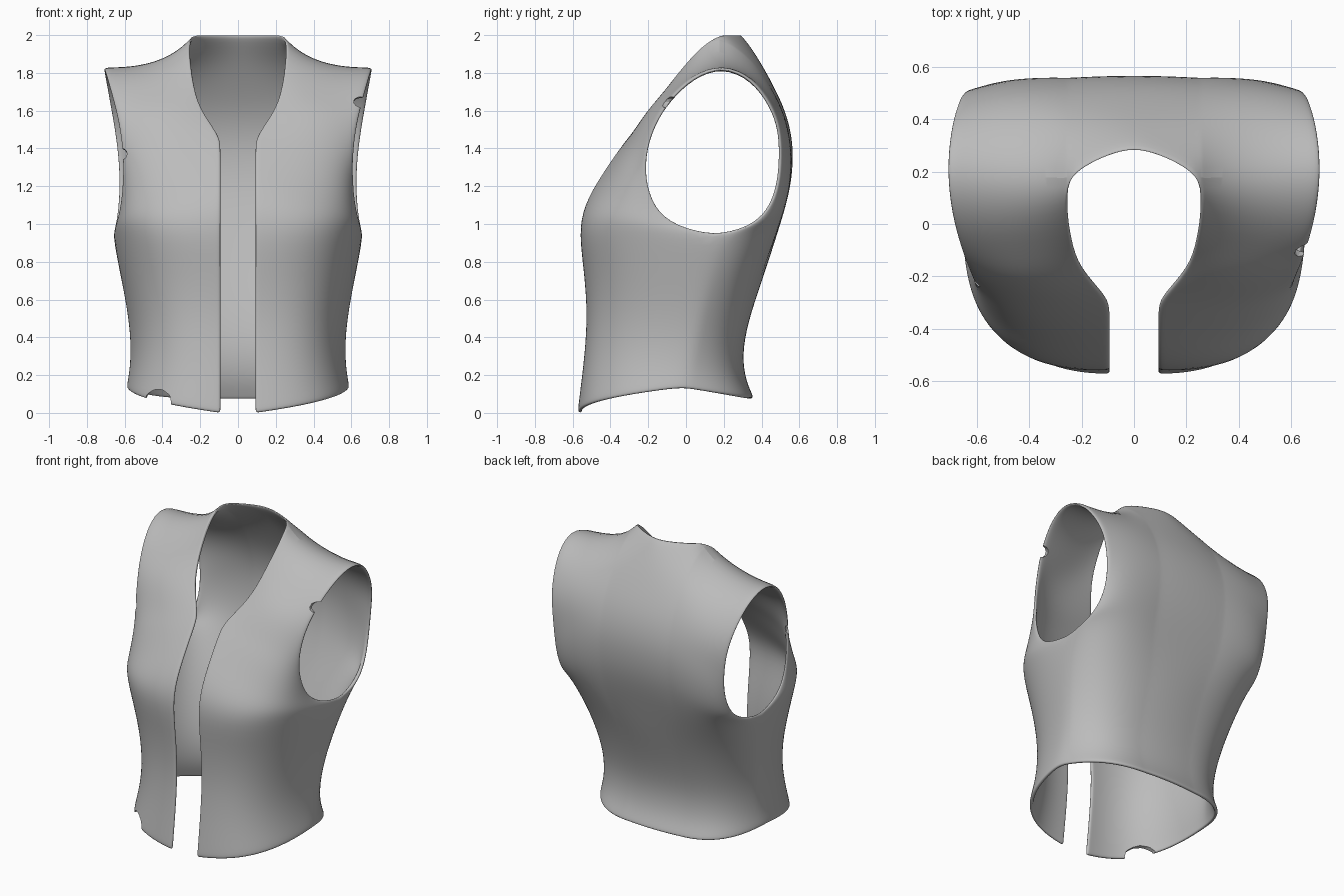
import bpy, bmesh
from mathutils import Vector

if "Cube" in bpy.data.objects:
    bpy.data.objects.remove(bpy.data.objects["Cube"])

N, INNER = 8, 3   # columns per panel, extra columns across the back of the neck

fabric = bpy.data.materials.new("grey_fabric")
fabric.diffuse_color = (0.5, 0.5, 0.5, 1)
fabric.use_nodes = True
fabric.node_tree.nodes["Principled BSDF"].inputs["Base Color"].default_value = fabric.diffuse_color


def curve(a, k, b, n, tight=False):
    """Quadratic curve from a to b pulled towards k; tight keeps the first edge crisp."""
    a, k, b = Vector(a), Vector(k), Vector(b)
    steps = [i / n for i in range(n + 1)]
    if tight:
        steps.insert(1, 0.025)
    return [a * (1 - t) ** 2 + k * 2 * t * (1 - t) + b * t * t for t in steps]


# Lower body rows: front z, side z, back z, front y, side x, side y, back y,
# front corner fullness, back corner fullness
lower = [
    (0.0, 0.135, 0.08, -0.572, 0.592, -0.02, 0.357, 0.98, 0.88),
    (0.03, 0.155, 0.10, -0.570, 0.592, -0.02, 0.350, 0.98, 0.88),
    (0.15, 0.24, 0.19, -0.555, 0.577, 0.0, 0.310, 0.96, 0.85),
    (0.32, 0.38, 0.34, -0.535, 0.573, 0.03, 0.298, 0.93, 0.84),
    (0.52, 0.55, 0.53, -0.522, 0.592, 0.06, 0.343, 0.94, 0.86),
    (0.74, 0.75, 0.75, -0.538, 0.630, 0.10, 0.42, 0.99, 0.93),
]
# Front panel above the armhole base: opening edge, pull point, armhole edge
front = [
    ((.092, -.565, .95), (.69, -.62, .95), (.665, .15, .94)),
    ((.092, -.54, 1.1), (.67, -.58, 1.03), (.648, -.05, .99)),
    ((.092, -.455, 1.25), (.62, -.50, 1.12), (.624, -.17, 1.085)),
    ((.092, -.34, 1.415), (.55, -.42, 1.30), (.612, -.222, 1.25)),
    ((.098, -.29, 1.475), (.45, -.34, 1.42), (.617, -.217, 1.40)),
    ((.207, -.18, 1.615), (.42, -.25, 1.60), (.634, -.175, 1.535)),
    ((.241, -.07, 1.765), (.42, -.13, 1.67), (.662, -.10, 1.66)),
    ((.264, .05, 1.912), (.42, 0, 1.78), (.697, .03, 1.79)),
    ((.262, .165, 2.012), (.39, .17, 1.84), (.716, .20, 1.852)),
]
# Back panel: centre y and z, pull point, armhole edge
back = [
    (.49, .97, (.66, .505, .95), (.665, .15, .94)),
    (.53, 1.1, (.66, .54, 1.03), (.652, .32, .975)),
    (.557, 1.22, (.60, .56, 1.13), (.640, .435, 1.06)),
    (.568, 1.35, (.55, .57, 1.28), (.630, .495, 1.20)),
    (.56, 1.47, (.50, .56, 1.43), (.637, .51, 1.36)),
    (.527, 1.6, (.48, .54, 1.55), (.655, .505, 1.50)),
    (.46, 1.74, (.45, .485, 1.67), (.677, .46, 1.63)),
    (.377, 1.89, (.42, .37, 1.77), (.702, .36, 1.775)),
]

front_rows, back_rows = [], []
for zf, zs, zb, yf, xs, ys, yb, ff, fb in lower:
    side = (xs, ys, zs)
    front_rows.append(curve((.092, yf, zf), (xs * ff, yf - .02, (zf + zs) / 2), side, N, True))
    mid = (.2, yb - .012, zb)
    back_rows.append(curve((0, yb, zb), (.1, yb, zb), mid, INNER)[:-1]
                     + curve(mid, (xs * fb, yb - .025, zb), side, N, True))
for e, k, r in front:
    front_rows.append(curve(e, k, r, N, True))
for i, (cy, cz, k, r) in enumerate(back):
    mid = (.25, cy - (.03 if i == 7 else .008), cz - .012)
    back_rows.append(curve((0, cy, cz), (.13, cy, cz), mid, INNER)[:-1] + curve(mid, k, r, N, True))
# Neck back edge runs into the shoulder seam
back_rows.append(curve((0, .298, 2.01), (.165, .265, 2.012), front[-1][0], INNER)[:-1]
                 + front_rows[-1])

# Right half of the shell
bm = bmesh.new()
for rows, flip in ((front_rows, False), (back_rows, True)):
    grid = [[bm.verts.new(p) for p in row] for row in rows]
    for lo, hi in zip(grid, grid[1:]):
        for j in range(len(lo) - 1):
            quad = [lo[j], lo[j + 1], hi[j + 1], hi[j]]
            bm.faces.new(quad[::-1] if flip else quad)
bmesh.ops.remove_doubles(bm, verts=bm.verts, dist=0.0005)
mesh = bpy.data.meshes.new("vest")
bm.to_mesh(mesh)
bm.free()
mesh.materials.append(fabric)
vest = bpy.data.objects.new("vest", mesh)
bpy.context.collection.objects.link(vest)

# Mirror, thicken and round the cloth
mirror = vest.modifiers.new("mirror", 'MIRROR')
mirror.use_clip = True
solid = vest.modifiers.new("cloth_thickness", 'SOLIDIFY')
solid.thickness = 0.022
solid.offset = -1
sub = vest.modifiers.new("smooth", 'SUBSURF')
sub.levels = sub.render_levels = 2

# Small tears at the hem and armholes
for i, (pos, size) in enumerate([
        ((-.415, -.43, .055), (.085, .14, .075)),
        ((.66, -.10, 1.645), (.05, .06, .033)),
        ((-.625, -.225, 1.37), (.04, .05, .035))]):
    bpy.ops.mesh.primitive_ico_sphere_add(subdivisions=2, radius=1, location=pos)
    tear = bpy.context.object
    tear.name = f"tear_cutter_{i + 1}"
    tear.scale = size
    tear.data.materials.append(fabric)
    tear.hide_render = True
    tear.hide_set(True)
    cut = vest.modifiers.new("tear", 'BOOLEAN')
    cut.operation, cut.solver, cut.object = 'DIFFERENCE', 'EXACT', tear

bpy.context.view_layer.objects.active = vest
vest.select_set(True)
bpy.ops.object.shade_smooth_by_angle(angle=0.9)
